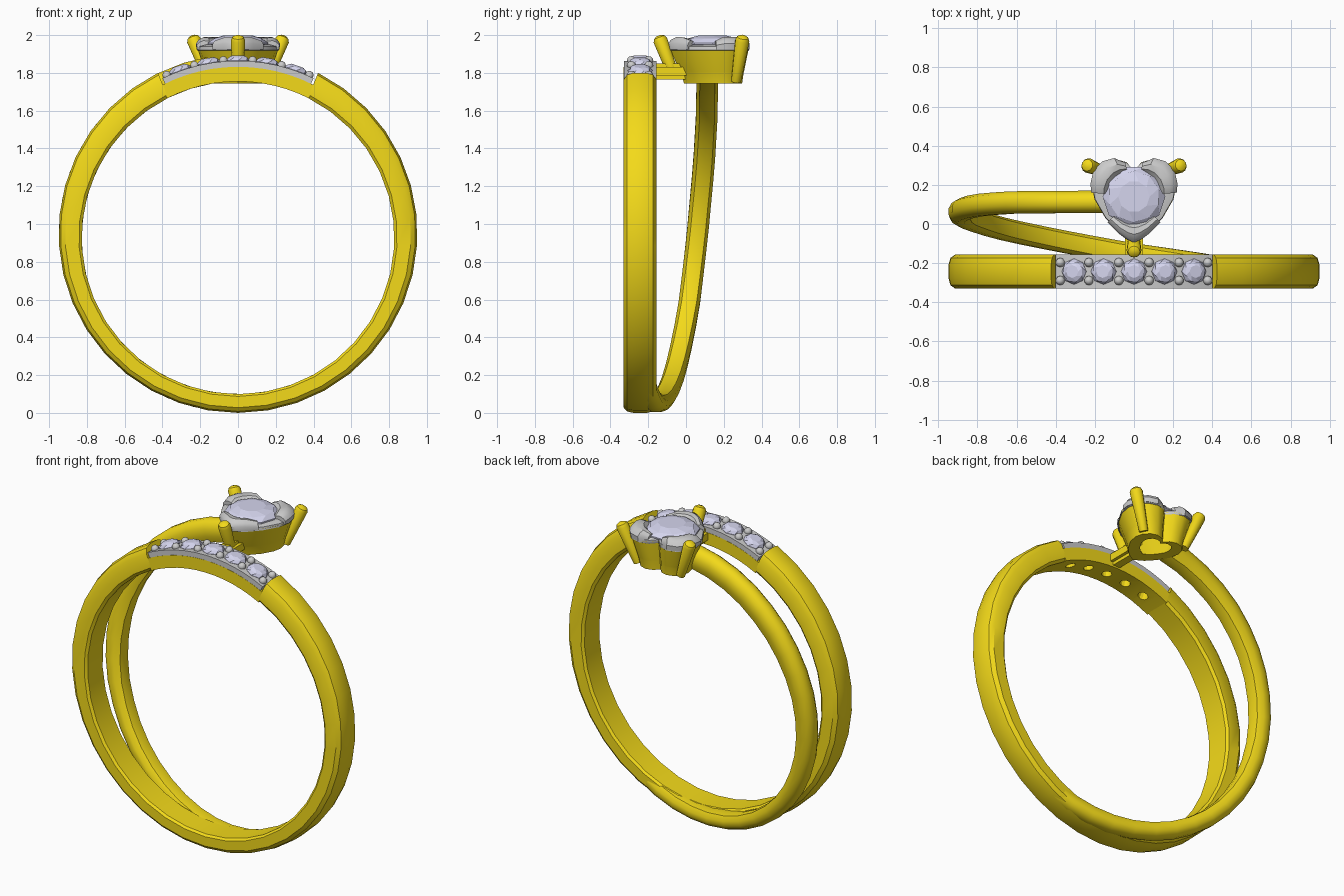
import bpy, bmesh, math
from mathutils import Vector, Matrix

if "Cube" in bpy.data.objects:
    bpy.data.objects.remove(bpy.data.objects["Cube"])

def material(name, rgb):
    m = bpy.data.materials.new(name)
    m.diffuse_color = (*rgb, 1)
    m.use_nodes = True
    m.node_tree.nodes["Principled BSDF"].inputs["Base Color"].default_value = m.diffuse_color
    return m

GOLD = material("gold", (0.9, 0.7, 0.01))
GEM = material("gem", (0.66, 0.66, 0.85))

def finish(name, bm, mat=None, smooth=True):
    bmesh.ops.remove_doubles(bm, verts=bm.verts, dist=1e-5)
    bmesh.ops.recalc_face_normals(bm, faces=bm.faces)
    me = bpy.data.meshes.new(name)
    bm.to_mesh(me)
    bm.free()
    ob = bpy.data.objects.new(name, me)
    bpy.context.collection.objects.link(ob)
    if mat:
        me.materials.append(mat)
    if smooth:
        bpy.ops.object.select_all(action='DESELECT')
        ob.select_set(True)
        bpy.context.view_layer.objects.active = ob
        bpy.ops.object.shade_smooth_by_angle(angle=math.radians(35))
    return ob

def loft(bm, loops, caps=True, closed=False):
    """Skin closed loops of points, one after the other."""
    rows = [[bm.verts.new(p) for p in l] for l in loops]
    pairs = list(zip(rows, rows[1:])) + ([(rows[-1], rows[0])] if closed else [])
    n = len(rows[0])
    for a, b in pairs:
        for i in range(n):
            j = (i + 1) % n
            bm.faces.new((a[i], a[j], b[j], b[i]))
    if caps and not closed:
        bm.faces.new(rows[0])
        bm.faces.new(rows[-1])

# ---- bands: angle 0 is the top, positive goes towards -x ----
FLAT = [(-1, .12), (-1, .72), (-.8, .92), (-.4, 1), (.4, 1), (.8, .92),
        (1, .72), (1, .12), (.85, 0), (-.85, 0)]
ROUND = [(-1, .35), (-1, .65), (-.75, .88), (-.3, 1), (.3, 1), (.75, .88),
         (1, .65), (1, .35), (.7, .06), (0, 0), (-.7, .06)]
BOX = [(-1, 0), (-1, 1), (1, 1), (1, 0)]
FY, FW = -0.243, 0.087

def band(name, section, a0, a1, steps, yfun, half, ro=0.95, ri=None, mat=GOLD):
    bm = bmesh.new()
    loops = []
    for k in range(steps + 1):
        d = a0 + (a1 - a0) * k / steps
        a = math.radians(d)
        s, c = -math.sin(a), math.cos(a)
        out = Vector((ro * s, 0, .95 + ro * c))
        inn = Vector((ri * s, 0, .95 + ri * c)) if ri else Vector((.828 * s, 0, .927 + .828 * c))
        loops.append([inn.lerp(out, v) + Vector((0, yfun(d) + u * half, 0)) for u, v in section])
    loft(bm, loops)
    return finish(name, bm, mat)

def front_y(d):
    return FY

PATH = [(0, .115), (45, .11), (65, .095), (90, .06), (115, .015), (145, -.06), (180, -.155), (220, -.245)]
def back_y(d):
    for (p, y), (q, z) in zip(PATH, PATH[1:]):
        if d <= q:
            return y + (z - y) * (d - p) / (q - p)
    return PATH[-1][1]

band("front_band", FLAT, 26.5, 333.5, 32, front_y, FW)
band("back_band", ROUND, 9, 218, 24, back_y, .057, ro=.948)
seat = band("pave_base", BOX, -27, 27, 12, front_y, FW, ro=.882)
band("pave_plate", BOX, -26, 26, 12, front_y, FW - .001, ro=.914, ri=.875, mat=None)

# ---- gems ----
def add_gem(bm, M, r, crown, pav, n=8):
    rings = [(r * .05, -pav, 0), (r, -.1 * crown, 0), (r, .1 * crown, 0), (r * .82, crown * .65, .5), (r * .5, crown, 0)]
    loops = []
    for rr, z, off in rings:
        loops.append([M @ Vector((rr * math.cos(2 * math.pi * (i + off) / n),
                                  rr * math.sin(2 * math.pi * (i + off) / n), z)) for i in range(n)])
    loft(bm, loops)

def radial(d, r, y):
    a = math.radians(d)
    return (Matrix.Translation((-math.sin(a) * r, y, .95 + math.cos(a) * r))
            @ Matrix.Rotation(-a, 4, 'Y'))

gems, beads, holes = bmesh.new(), bmesh.new(), bmesh.new()
for k in range(-2, 3):
    add_gem(gems, radial(k * 9.8, .912, FY), .066, .03, .045)
    bmesh.ops.create_cone(holes, cap_ends=True, segments=12, radius1=.03, radius2=.03,
                          depth=.3, matrix=radial(k * 9.8, .83, FY))
for k in range(6):
    for s in (-1, 1):
        bmesh.ops.create_uvsphere(beads, u_segments=10, v_segments=6, radius=.024,
                                  matrix=radial((k - 2.5) * 9.7, .918, FY + s * .046))
finish("pave_gems", gems, GEM, False)
finish("pave_beads", beads)

# drilled holes under the small gems
cutter = finish("hole_cutter", holes, None, False)
cutter.hide_render = True
cutter.hide_viewport = True
mod = seat.modifiers.new("holes", 'BOOLEAN')
mod.object = cutter
mod.operation = 'DIFFERENCE'
mod.solver = 'EXACT'

# ---- heart head ----
HALF = [(0, .275), (.04, .318), (.1, .335), (.16, .318), (.205, .27), (.22, .205),
        (.205, .125), (.15, .03), (.08, -.045), (0, -.092)]
HEART = HALF + [(-x, y) for x, y in HALF[-2:0:-1]]
C = Vector((0, .14, 0))

def heart(s, z, yc=.2):
    return [(x * s, yc + (y - yc) * s, z) for x, y in HEART]

bm = bmesh.new()
loft(bm, [heart(.72, 1.745), heart(.78, 1.80), heart(.79, 1.805), heart(.98, 1.93),
          heart(.8, 1.93), heart(.42, 1.745)], closed=True)
finish("heart_basket", bm, GOLD)

bm = bmesh.new()
loft(bm, [heart(.8, 1.905), heart(.985, 1.92), heart(.97, 1.94), heart(.8, 1.95)])
finish("heart_bed", bm)

# cushioned grey corners around the centre gem
def corner(name, pts):
    bm = bmesh.new()
    loops = []
    for k, p in enumerate(pts):
        p = Vector((*p, 0))
        r = (p - C).length
        inner = C + (p - C) * (min(.135, r - .03) / r)
        h = .72 if k in (0, len(pts) - 1) else 1
        loops.append([p.lerp(inner, t) + Vector((0, 0, 1.925 + z * h)) for t, z in
                      ((0, 0), (-.03, .03), (.12, .05), (.4, .064), (.75, .06), (1, .035), (1, 0))])
    loft(bm, loops)
    finish(name, bm)

lobe = [(.045, .312)] + HALF[2:6] + [(.216, .16)]
corner("right_lobe", lobe)
corner("left_lobe", [(-x, y) for x, y in lobe])
corner("heart_tip", [(.135, .01), (.08, -.045), (.035, -.078), (0, -.092),
                     (-.035, -.078), (-.08, -.045), (-.135, .01)])

bm = bmesh.new()
add_gem(bm, Matrix.Translation((0, .14, 1.955)), .16, .042, .08, 10)
finish("centre_gem", bm, GEM, False)

# ---- prongs with rounded tips ----
def prong(name, a, b, r0, r1):
    a, b = Vector(a), Vector(b)
    d = (b - a).normalized()
    M = d.to_track_quat('Z', 'Y').to_matrix()
    L = (b - a).length
    prof = [(r0, 0), (r1, L - r1 * .7), (r1 * .8, L - r1 * .25), (r1 * .35, L)]
    bm = bmesh.new()
    loft(bm, [[a + M @ Vector((r * math.cos(t * math.pi / 6), r * math.sin(t * math.pi / 6), z))
               for t in range(12)] for r, z in prof])
    finish(name, bm, GOLD)

for s, side in ((-1, "left"), (1, "right")):
    prong(side + "_prong", (s * .15, .265, 1.755), (s * .243, .302, 1.997), .026, .038)
prong("front_prong", (0, -.07, 1.80), (0, -.145, 1.997), .03, .038)

# bridge from the front band to the heart
bm = bmesh.new()
bmesh.ops.create_cube(bm, size=1, matrix=Matrix.Translation((0, -.085, 1.808))
                      @ Matrix.Diagonal((.09, .25, .085, 1)))
bmesh.ops.bevel(bm, geom=[e for e in bm.edges if abs((e.verts[0].co - e.verts[1].co).y) > .1],
                offset=.02, segments=2, affect='EDGES')
finish("bridge", bm, GOLD)
